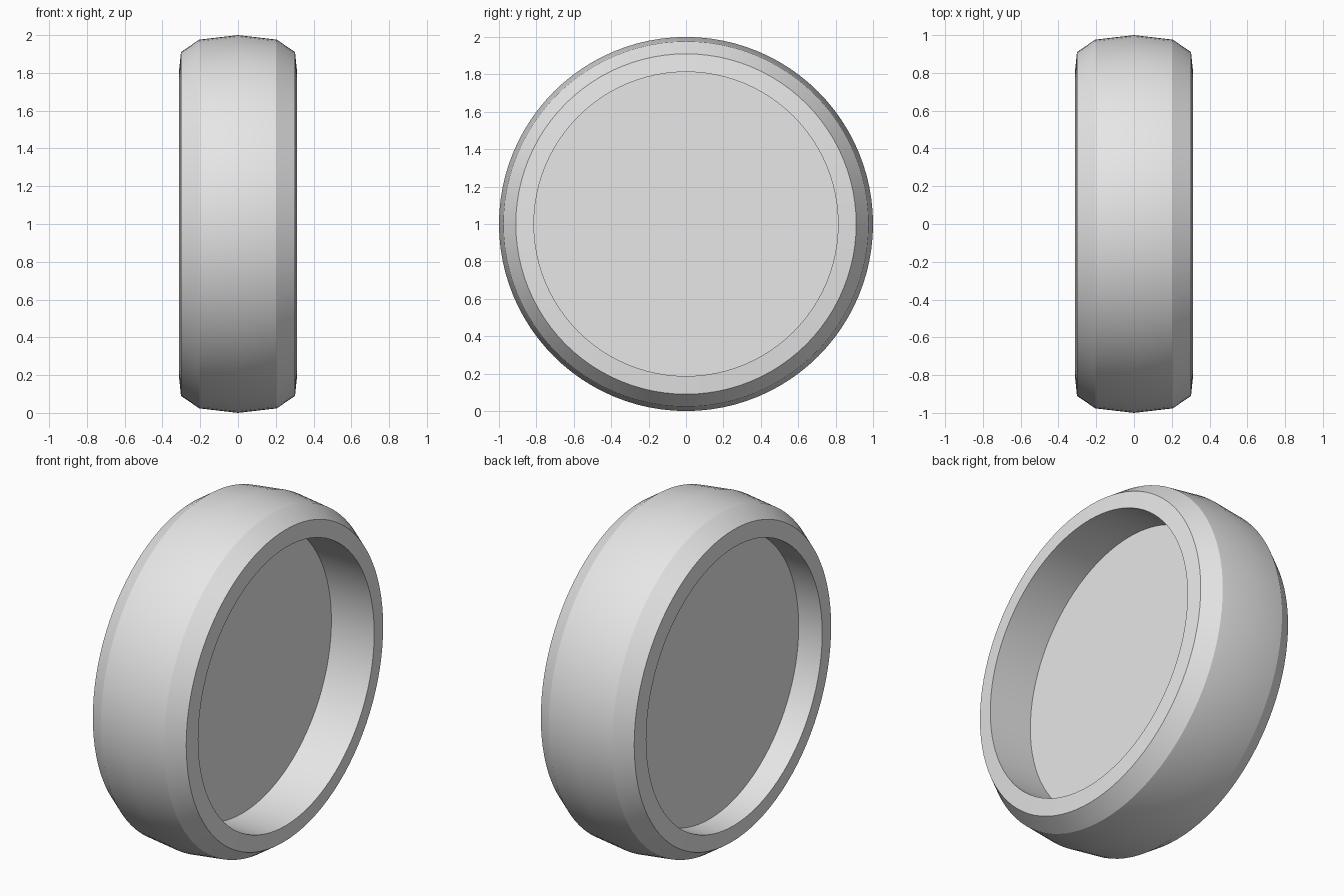
import bpy
import bmesh
from math import radians, tau
from mathutils import Vector

SIDES = 96
CENTRE = Vector((0, 0, 1))

cube = bpy.data.objects.get("Cube")
if cube:
    bpy.data.objects.remove(cube, do_unlink=True)

# Single plain grey
grey = bpy.data.materials.new("plain grey")
grey.use_nodes = True
colour = (0.8, 0.8, 0.8, 1)
grey.diffuse_color = colour
grey.node_tree.nodes["Principled BSDF"].inputs["Base Color"].default_value = colour

# Half of the tread as (x, radius), mirrored to the other side
half = [(0.205, 0.976), (0.302, 0.91), (0.312, 0.813)]
left_floor = (0.035, 0.813)      # deep recess
right_floor = (-0.16, 0.813)     # shallow recess
profile = ([right_floor] + [(-x, r) for x, r in reversed(half)]
           + [(0, 1)] + half + [left_floor])

# Revolve the profile around the axle
bm = bmesh.new()
verts = [bm.verts.new(CENTRE + Vector((x, 0, r))) for x, r in profile]
edges = [bm.edges.new(pair) for pair in zip(verts, verts[1:])]
bmesh.ops.spin(bm, geom=verts + edges, cent=CENTRE, axis=(1, 0, 0),
               angle=tau, steps=SIDES, use_duplicate=False)
bmesh.ops.remove_doubles(bm, verts=bm.verts, dist=0.0005)

# Close the two recess floors
rims = [e for e in bm.edges if e.is_boundary]
bmesh.ops.holes_fill(bm, edges=rims, sides=0)
bmesh.ops.recalc_face_normals(bm, faces=bm.faces)

mesh = bpy.data.meshes.new("wheel")
bm.to_mesh(mesh)
bm.free()
mesh.materials.append(grey)
wheel = bpy.data.objects.new("wheel", mesh)
bpy.context.collection.objects.link(wheel)

# Smooth round the tread, crisp at the shoulders and rims
bpy.ops.object.select_all(action="DESELECT")
wheel.select_set(True)
bpy.context.view_layer.objects.active = wheel
bpy.ops.object.shade_smooth_by_angle(angle=radians(22))
